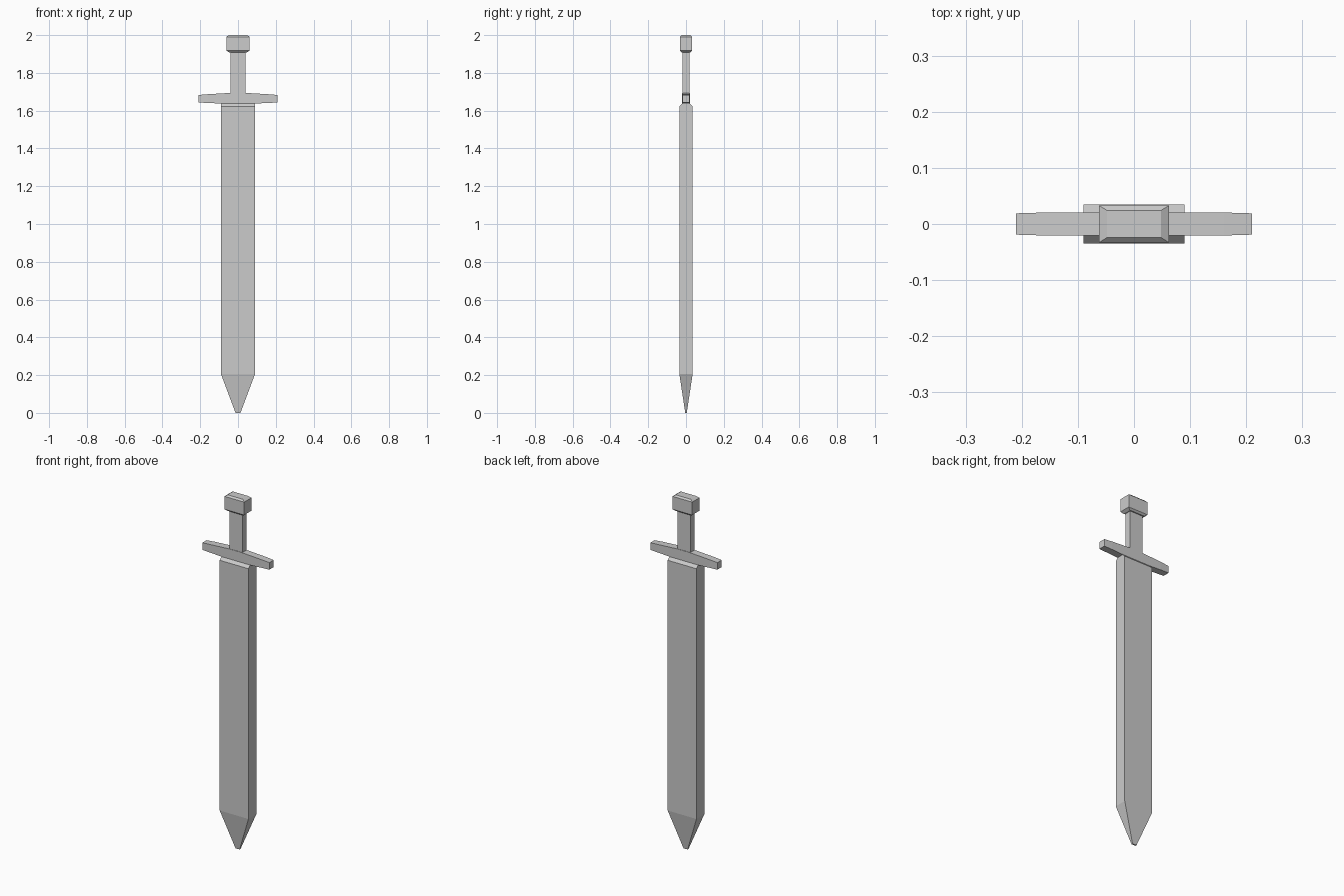
import bpy

if "Cube" in bpy.data.objects:
    bpy.data.objects.remove(bpy.data.objects["Cube"])


def loft(name, rings):
    """Skin a stack of four-cornered rings and cap both ends."""
    verts = [v for ring in rings for v in ring]
    n = len(rings)
    faces = [(3, 2, 1, 0), tuple(range(4 * n - 4, 4 * n))]
    for r in range(n - 1):
        for i in range(4):
            j = (i + 1) % 4
            faces.append((4 * r + i, 4 * r + j, 4 * r + 4 + j, 4 * r + 4 + i))
    mesh = bpy.data.meshes.new(name)
    mesh.from_pydata(verts, [], faces)
    obj = bpy.data.objects.new(name, mesh)
    bpy.context.collection.objects.link(obj)
    return obj


def stack(name, levels):
    """Loft upward through (z, half width, half depth) levels."""
    return loft(name, [[(-w, -d, z), (w, -d, z), (w, d, z), (-w, d, z)]
                       for z, w, d in levels])


# Blade: narrow tip, straight body, bevelled shoulder
stack("blade", [(0, 0.013, 0.004), (0.205, 0.09, 0.035),
                (1.622, 0.09, 0.035), (1.638, 0.09, 0.02)])

# Crossguard: lofted along x, tapering to both ends
half = [(0.04, 1.635, 1.694, 0.0205), (0.16, 1.641, 1.687, 0.0205),
        (0.21, 1.643, 1.683, 0.019)]
sections = [(-x, a, b, d) for x, a, b, d in reversed(half)] + half
loft("crossguard", [[(x, -d, a), (x, d, a), (x, d, b), (x, -d, b)]
                    for x, a, b, d in sections])

# Grip
stack("grip", [(1.68, 0.04, 0.018), (1.925, 0.04, 0.018)])

# Pommel: block with shallow chamfers above and below
stack("pommel", [(1.909, 0.048, 0.024), (1.918, 0.062, 0.033),
                 (1.991, 0.062, 0.033), (2.0, 0.048, 0.024)])
